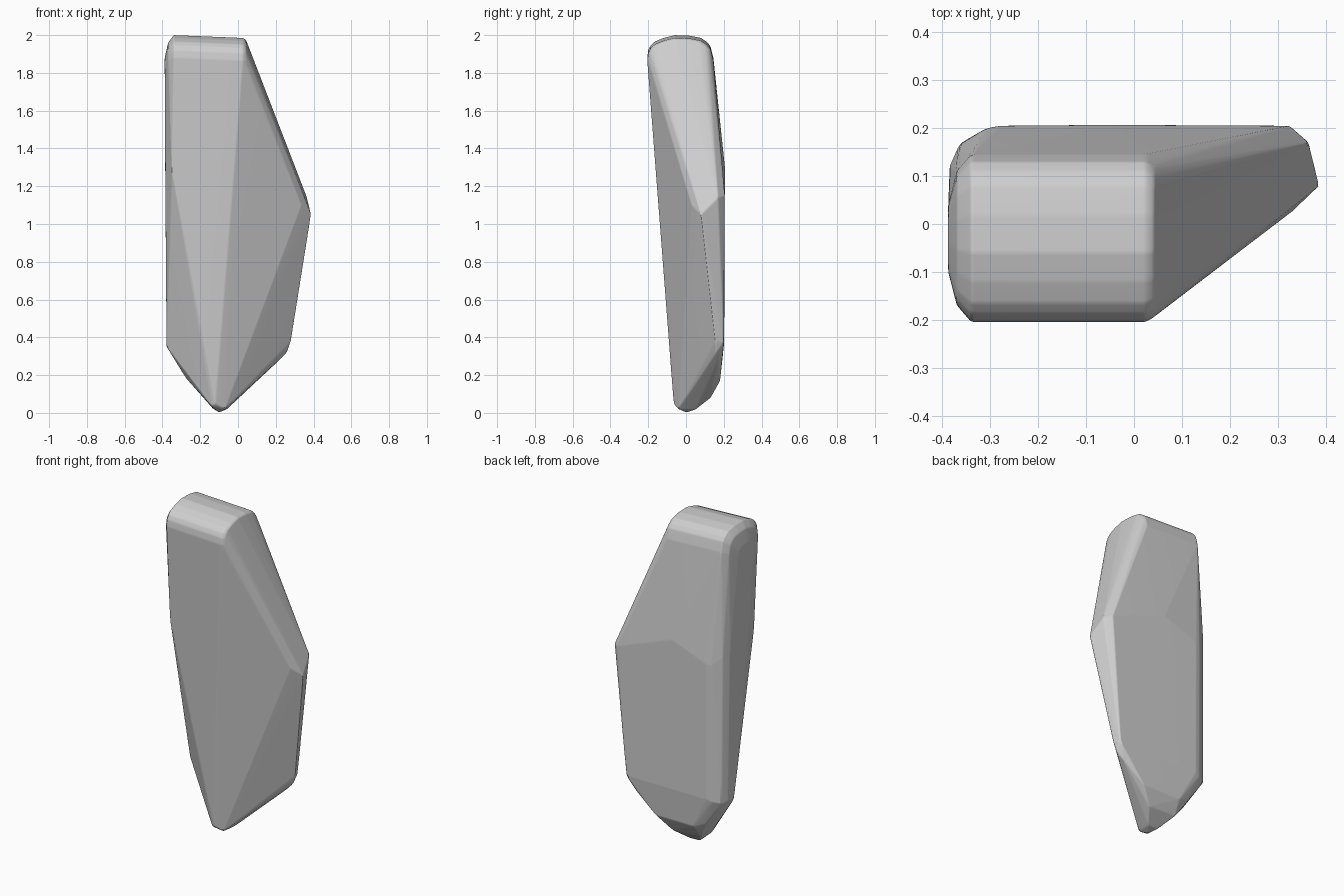
import bpy
import bmesh

cube = bpy.data.objects.get("Cube")
if cube:
    bpy.data.objects.remove(cube, do_unlink=True)


def make_material(name, value):
    material = bpy.data.materials.new(name)
    material.use_nodes = True
    colour = (value, value, value, 1)
    material.diffuse_color = colour
    shader = material.node_tree.nodes["Principled BSDF"]
    shader.inputs["Base Color"].default_value = colour
    shader.inputs["Roughness"].default_value = 0.8
    return material


def crown_points():
    """Rounded top: an arched profile swept sideways, shrinking at both ends."""
    arch = [(-.205, 1.88), (-.2, 1.92), (-.187, 1.946), (-.165, 1.966),
            (-.12, 1.985), (-.06, 2), (.02, 1.997), (.08, 1.985),
            (.11, 1.965), (.13, 1.94), (.145, 1.88)]
    centre_y, base_z = -.03, 1.8
    # Each station is sideways position, profile scale and drop
    stations = [(-.388, .4, 0), (-.37, .8, 0), (-.34, 1, 0),
                (.025, 1, .015), (.042, .94, .012), (.05, .82, .01)]
    return [(x, centre_y + (y - centre_y) * scale,
             base_z + (z - base_z) * scale - drop)
            for x, scale, drop in stations for y, z in arch]


# Pointed shoulder on the left side
shoulder = [(.335, .03, 1.1), (.387, .08, 1.05), (.365, .17, 1.14),
            (.325, .205, 1.15)]

# Straight right side, with a chamfer towards the back
right_side = [(-.35, -.157, 1.28), (-.385, -.05, 1.3), (-.385, .12, 1.25),
              (-.365, .165, 1.25), (-.31, .199, 1.2), (-.28, .205, 1.2),
              (-.378, .075, .35), (-.378, .13, .36), (-.36, .17, .35),
              (-.31, .195, .36), (-.28, .202, .37)]

# Back crease and lower left corner
back_side = [(-.05, .207, 1.29), (.28, .155, .38), (.265, .2, .37),
             (.26, .16, .32), (.22, .17, .28)]

# Tapered foot ending in a blunt tip
foot = [(-.28, .085, .19), (-.25, .165, .2), (-.18, .18, .17),
        (.08, .18, .17), (-.19, .13, .09), (0, .13, .08),
        (-.06, .05, .018), (-.13, .05, .02), (-.1, 0, .002),
        (-.14, -.05, .035), (-.07, -.04, .02), (-.12, -.065, .05)]

# Wrap one convex stone around all the corners
bm = bmesh.new()
for point in crown_points() + shoulder + right_side + back_side + foot:
    bm.verts.new(point)
hull = bmesh.ops.convex_hull(bm, input=bm.verts)
inside = {v for v in hull["geom_interior"] + hull["geom_unused"]
          if isinstance(v, bmesh.types.BMVert)}
bmesh.ops.delete(bm, geom=list(inside), context="VERTS")
bmesh.ops.dissolve_limit(bm, angle_limit=.03, verts=bm.verts, edges=bm.edges)
bmesh.ops.recalc_face_normals(bm, faces=bm.faces)

mesh = bpy.data.meshes.new("stone")
bm.to_mesh(mesh)
bm.free()
mesh.materials.append(make_material("stone grey", .62))
stone = bpy.data.objects.new("stone", mesh)
bpy.context.collection.objects.link(stone)

# Worn edges: a narrow bevel, with shading led by the broad faces
bpy.context.view_layer.objects.active = stone
stone.select_set(True)
bpy.ops.object.shade_smooth()
bevel = stone.modifiers.new("worn edges", "BEVEL")
bevel.width = .008
bevel.segments = 2
bevel.limit_method = "ANGLE"
bevel.angle_limit = .05
stone.modifiers.new("flat faces", "WEIGHTED_NORMAL")
